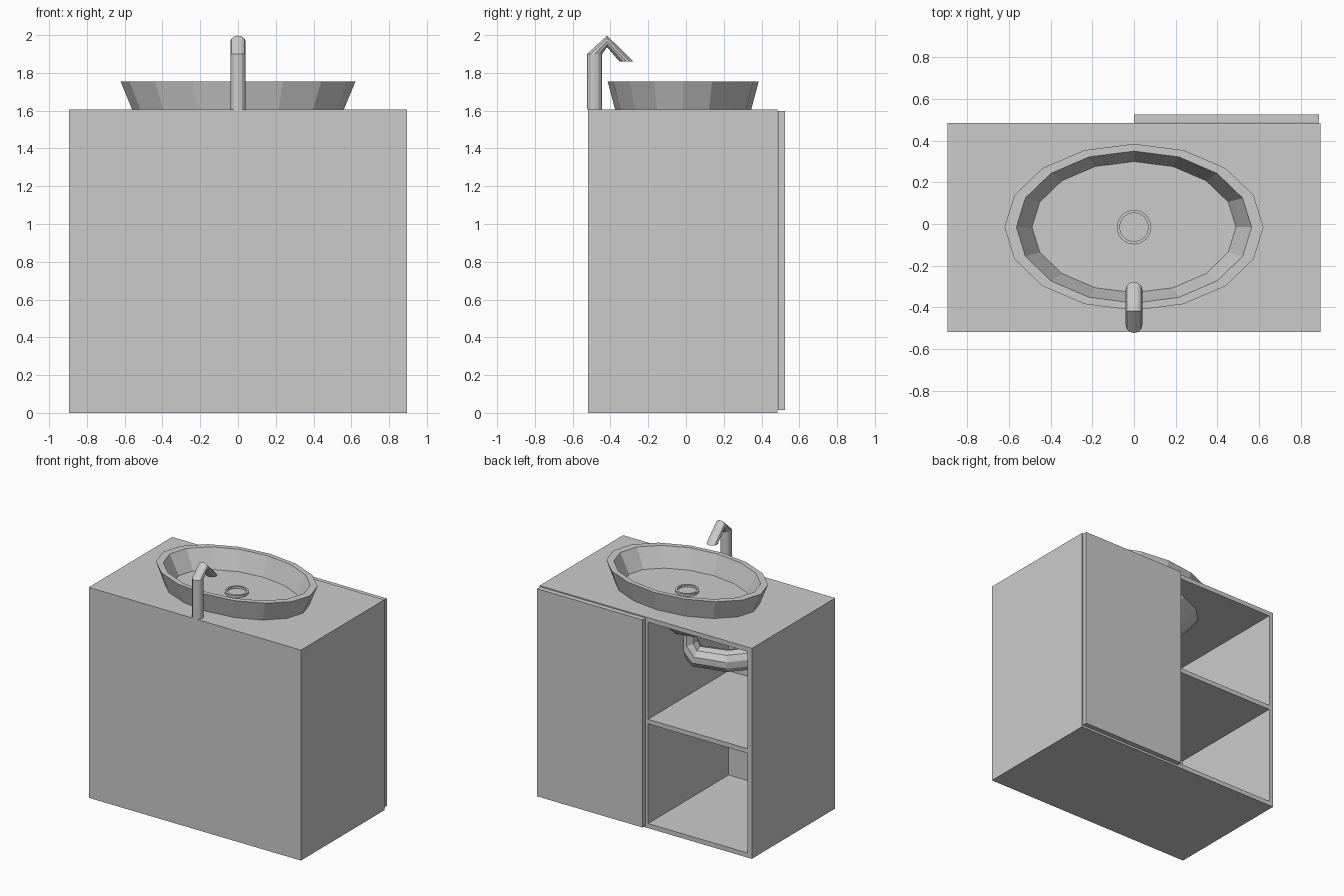
import bpy, bmesh, math
from mathutils import Vector

if "Cube" in bpy.data.objects:
    bpy.data.objects.remove(bpy.data.objects["Cube"])


def box(name, x, y, z):
    bm = bmesh.new()
    bmesh.ops.create_cube(bm, size=1)
    for v in bm.verts:
        v.co = Vector([(r[0] + r[1]) / 2 + c * (r[1] - r[0]) for r, c in zip((x, y, z), v.co)])
    return finish(name, bm)


def finish(name, bm):
    bmesh.ops.recalc_face_normals(bm, faces=bm.faces)
    me = bpy.data.meshes.new(name)
    bm.to_mesh(me)
    bm.free()
    ob = bpy.data.objects.new(name, me)
    bpy.context.collection.objects.link(ob)
    return ob


def ring(c, u, v, n):
    """Ellipse around c spanned by the half-axis vectors u and v."""
    c, u, v = Vector(c), Vector(u), Vector(v)
    return [c + u * math.cos(2 * math.pi * i / n) + v * math.sin(2 * math.pi * i / n) for i in range(n)]


def loft(name, rings):
    """Skin through rings and cap both ends."""
    bm = bmesh.new()
    loops = [[bm.verts.new(p) for p in r] for r in rings]
    n = len(loops[0])
    for a, b in zip(loops, loops[1:]):
        for i in range(n):
            j = (i + 1) % n
            bm.faces.new((a[i], a[j], b[j], b[i]))
    bm.faces.new(loops[0])
    bm.faces.new(loops[-1])
    return finish(name, bm)


X, Y0, Y1, H, T = 0.895, -0.52, 0.485, 1.605, 0.035
CY = -0.015

# Cabinet carcass, open towards +y
box("bottom_panel", (-X, X), (Y0, Y1), (0, T))
box("countertop", (-X, X), (Y0, Y1), (H - T, H))
box("front_panel", (-X, X), (Y0, Y0 + T), (T, H - T))
for side, s in (("left", -1), ("right", 1)):
    box(side + "_side", sorted((s * X, s * (X - T))), (Y0 + T, Y1), (T, H - T))
    box(side + "_shelf", sorted((s * 0.02, s * (X - T))), (Y0 + T, Y1), (0.795, 0.83))
box("partition", (-0.02, 0.02), (Y0 + T, Y1), (T, H - T))

# Single door covering one half
box("door", (0, 0.888), (Y1 + 0.002, 0.525), (0.015, 1.598))

# Oval basin: hull below the counter, flared wall, rim, inner wall and flat floor
profile = [(0.12, 0.08, 1.31), (0.27, 0.17, 1.357), (0.43, 0.275, 1.45), (0.53, 0.34, 1.55),
           (0.56, 0.36, 1.605), (0.622, 0.4, 1.755), (0.565, 0.365, 1.755), (0.49, 0.315, 1.609)]
loft("basin", [ring((0, CY, z), (a, 0, 0), (0, b, 0), 16) for a, b, z in profile])

# Drain with a small raised lip
loft("drain", [ring((0, CY, z), (r, 0, 0), (0, r, 0), 16)
               for r, z in ((0.083, 1.605), (0.083, 1.627), (0.069, 1.627), (0.069, 1.612))])

# Bent tap with mitred joints
path = [((-0.484, H), (0.04, 0)), ((-0.484, 1.90), (0.04, 0)),
        ((-0.418, 1.967), (0.0, -0.03)), ((-0.315, 1.86), (-0.037, 0))]
loft("tap", [ring((0, y, z), (0.04, 0, 0), (0, uy, uz), 12) for (y, z), (uy, uz) in path])

# Waste pipe: down, sideways, then to the wall
pts = [Vector(p) for p in ((0, CY, 1.4), (0, CY, 1.22), (-0.07, -0.03, 1.13),
                           (-0.29, -0.09, 1.13), (-0.36, -0.17, 1.13), (-0.42, Y0 + T, 1.13))]
rings = []
for i, p in enumerate(pts):
    d = (pts[min(i + 1, len(pts) - 1)] - pts[max(i - 1, 0)]).normalized()
    u = d.cross(Vector((-0.25, 0.95, 0.15))).normalized() if i < 3 else d.cross(Vector((0, 0, 1))).normalized()
    if i:
        # Keep each ring aligned with the one before it
        u = (last - d * last.dot(d)).normalized()
    last = u
    rings.append(ring(p, u * 0.08, d.cross(u) * 0.08, 10))
loft("waste_pipe", rings)
